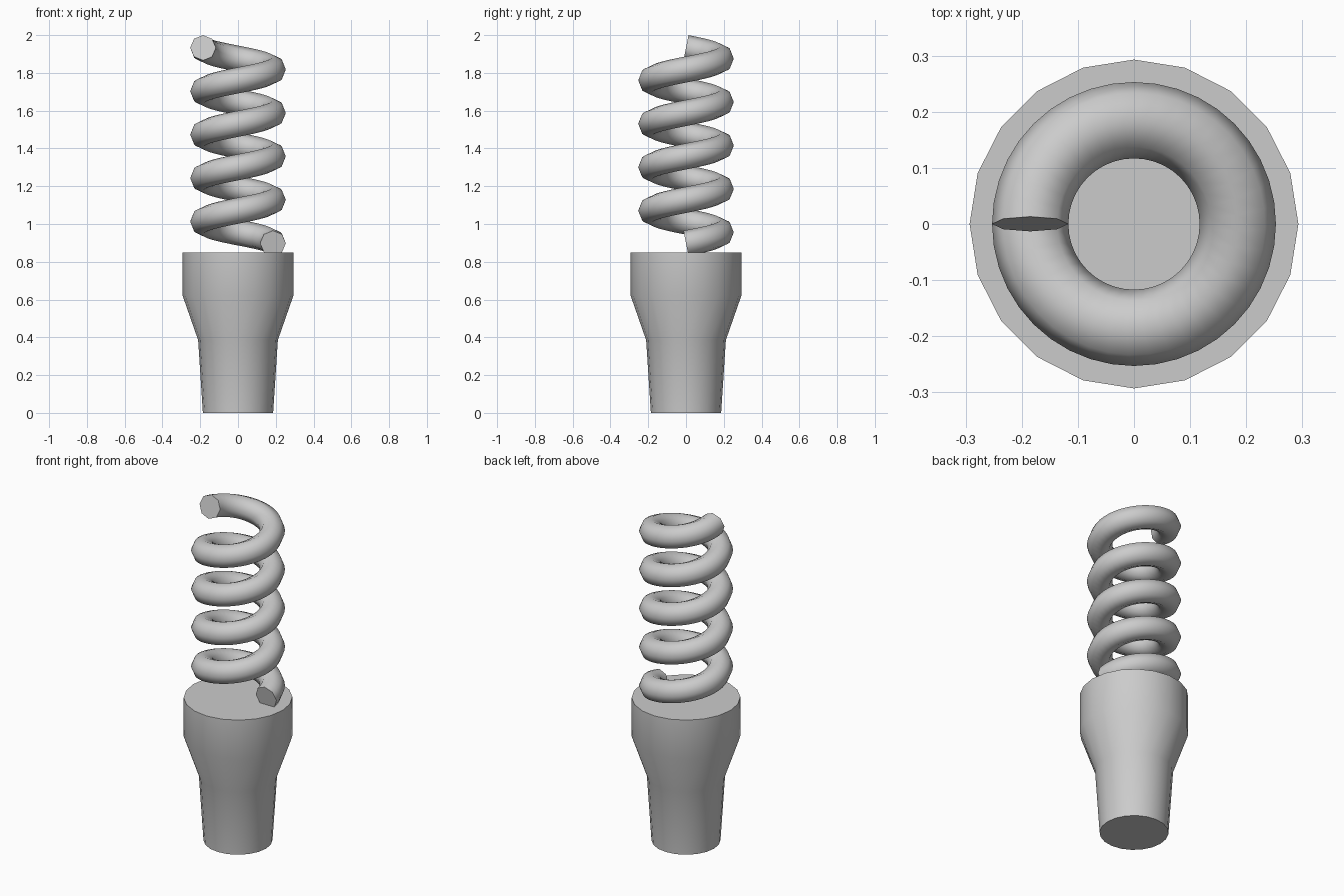
import bpy, bmesh
from math import cos, sin, pi, radians, sqrt

if "Cube" in bpy.data.objects:
    bpy.data.objects.remove(bpy.data.objects["Cube"])


def skin_rings(name, rings, angle):
    """Bridge successive closed rings of points, cap both ends, shade smooth."""
    bm = bmesh.new()
    loops = [[bm.verts.new(p) for p in ring] for ring in rings]
    n = len(loops[0])
    for a, b in zip(loops, loops[1:]):
        for i in range(n):
            j = (i + 1) % n
            bm.faces.new((a[i], a[j], b[j], b[i]))
    bm.faces.new(loops[0][::-1])
    bm.faces.new(loops[-1])
    bmesh.ops.recalc_face_normals(bm, faces=bm.faces)
    mesh = bpy.data.meshes.new(name)
    bm.to_mesh(mesh)
    bm.free()
    obj = bpy.data.objects.new(name, mesh)
    bpy.context.collection.objects.link(obj)
    bpy.ops.object.select_all(action='DESELECT')
    obj.select_set(True)
    bpy.context.view_layer.objects.active = obj
    bpy.ops.object.shade_smooth_by_angle(angle=radians(angle))
    return obj


# Flared 20-sided base
SIDES = 20
profile = [(0.186, 0), (0.211, 0.385), (0.293, 0.62), (0.293, 0.85)]
skin_rings("base", [[(r * cos(2 * pi * i / SIDES), r * sin(2 * pi * i / SIDES), z)
                     for i in range(SIDES)] for r, z in profile], 40)

# Octagonal wire coiled 4.5 turns, section square to the path
COIL_R, WIRE_R, Z0, PITCH, TURNS, STEPS = 0.185, 0.068, 0.898, 0.23, 4.5, 40
slope = PITCH / (2 * pi * COIL_R)
length = sqrt(1 + slope ** 2)
rings = []
for k in range(int(TURNS * STEPS) + 1):
    t = 2 * pi * k / STEPS
    ring = []
    for i in range(8):
        u = WIRE_R * cos(pi * i / 4)
        v = WIRE_R * sin(pi * i / 4) / length
        r = COIL_R + u
        ring.append((r * cos(t) + v * slope * sin(t),
                     r * sin(t) - v * slope * cos(t),
                     Z0 + PITCH * k / STEPS + v))
    rings.append(ring)
skin_rings("spring", rings, 50)
